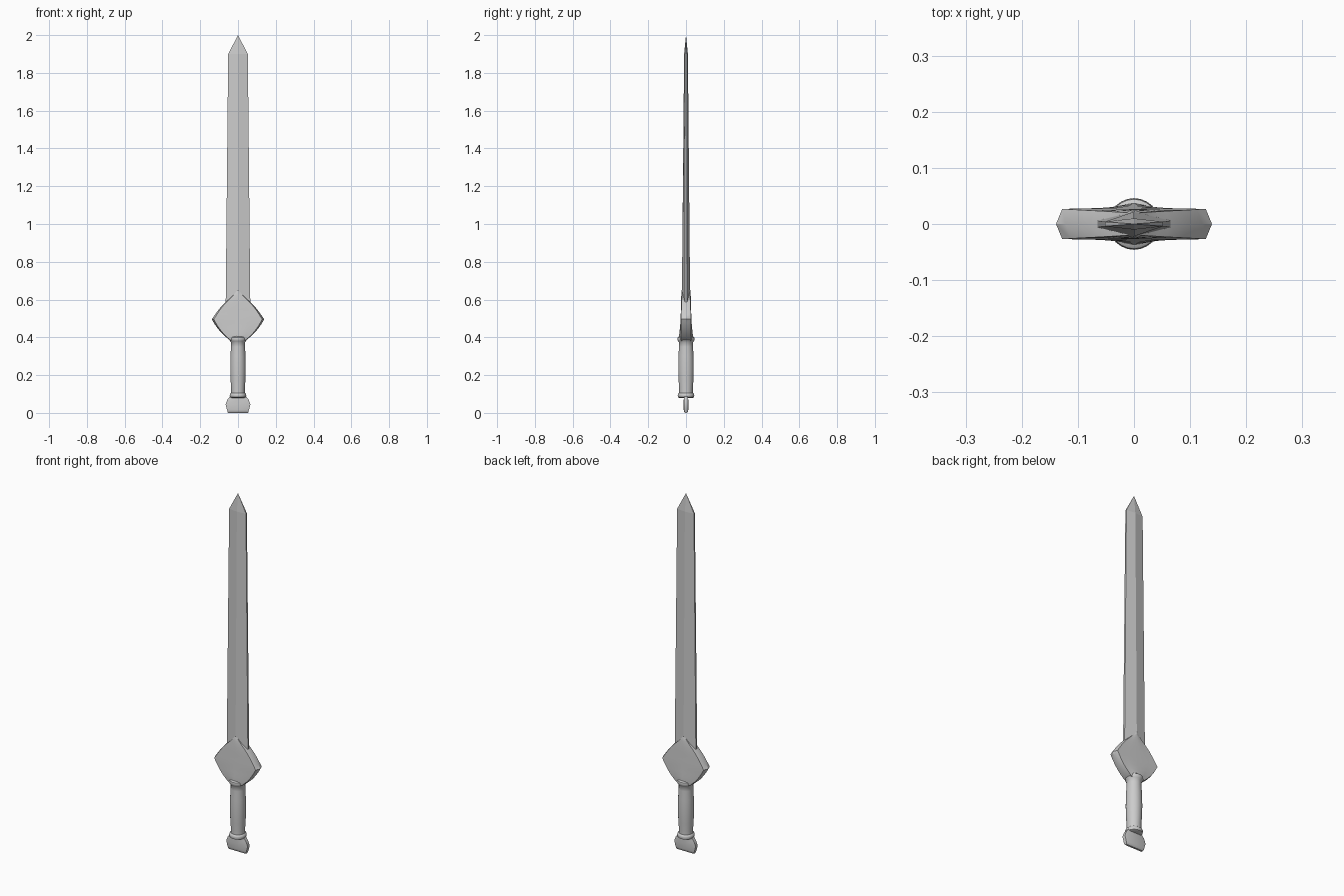
import bpy, bmesh
from math import cos, sin, pi, radians


def loft(name, rings, angle):
    """Skin a list of equal-length closed rings and cap both ends."""
    bm = bmesh.new()
    loops = [[bm.verts.new(p) for p in ring] for ring in rings]
    n = len(loops[0])
    for a, b in zip(loops, loops[1:]):
        for i in range(n):
            j = (i + 1) % n
            bm.faces.new((a[i], a[j], b[j], b[i]))
    bm.faces.new(loops[0][::-1])
    bm.faces.new(loops[-1])
    bmesh.ops.remove_doubles(bm, verts=bm.verts, dist=1e-5)
    bmesh.ops.recalc_face_normals(bm, faces=bm.faces)
    mesh = bpy.data.meshes.new(name)
    bm.to_mesh(mesh)
    bm.free()
    obj = bpy.data.objects.new(name, mesh)
    bpy.context.collection.objects.link(obj)
    if angle:
        bpy.ops.object.select_all(action='DESELECT')
        obj.select_set(True)
        bpy.context.view_layer.objects.active = obj
        bpy.ops.object.shade_smooth_by_angle(angle=radians(angle))
    return obj


def mirrored(quarter, z):
    """Mirror a quarter outline (from the x axis to the y axis) into a ring."""
    half = quarter + [(-x, y) for x, y in quarter[-2::-1]]
    back = [(x, -y) for x, y in half[::-1]]
    if half[0][1] == 0:
        back = back[1:-1]
    return [(x, y, z) for x, y in half + back]


# Blade: flattened hexagon section with a central ridge
blade = [(0.50, 0.066, 0.006, 0.022), (0.59, 0.065, 0.006, 0.022),
         (1.90, 0.052, 0.004, 0.010), (2.00, 0, 0, 0)]
loft("blade", [mirrored([(w, e), (0, r)], z) if w else [(0, 0, z)] * 6
               for z, w, e, r in blade[:-1]] + [[(0, 0, 2.0)] * 6], 0)

# Guard: height, half width, edge half thickness, ridge half thickness
guard = [(0.380, 0.034, 0.026, 0.038), (0.390, 0.050, 0.027, 0.038),
         (0.405, 0.068, 0.027, 0.037), (0.425, 0.089, 0.027, 0.035),
         (0.450, 0.110, 0.027, 0.032), (0.475, 0.127, 0.027, 0.030),
         (0.496, 0.139, 0.027, 0.029), (0.520, 0.122, 0.026, 0.028),
         (0.545, 0.104, 0.025, 0.027), (0.570, 0.083, 0.024, 0.027),
         (0.590, 0.063, 0.023, 0.026), (0.605, 0.046, 0.022, 0.026),
         (0.622, 0.028, 0.021, 0.025), (0.640, 0.012, 0.020, 0.024),
         (0.653, 0.001, 0.018, 0.022)]
loft("guard", [mirrored([(w, 0), (w * 0.92, e), (w * 0.5, e + (r - e) * 0.3), (0, r)], z)
               for z, w, e, r in guard], 35)

# Grip with a collar at each end
grip = [(0.080, 0.036), (0.083, 0.042), (0.093, 0.044), (0.101, 0.042),
        (0.106, 0.036), (0.125, 0.036), (0.170, 0.039), (0.235, 0.041),
        (0.300, 0.040), (0.350, 0.037), (0.374, 0.037), (0.380, 0.042),
        (0.390, 0.046), (0.400, 0.044), (0.406, 0.036)]
SIDES = 24
loft("grip", [[(r * cos(2 * pi * i / SIDES), r * sin(2 * pi * i / SIDES), z)
               for i in range(SIDES)] for z, r in grip], 40)

# Pommel: thin flared plate
pommel = [(0.000, 0.053, 0.005), (0.005, 0.055, 0.010), (0.015, 0.058, 0.012),
          (0.045, 0.066, 0.012), (0.070, 0.056, 0.012), (0.088, 0.043, 0.011)]
loft("pommel", [mirrored([(w, t * 0.8), (w * 0.85, t), (0, t)], z)
                for z, w, t in pommel], 40)
